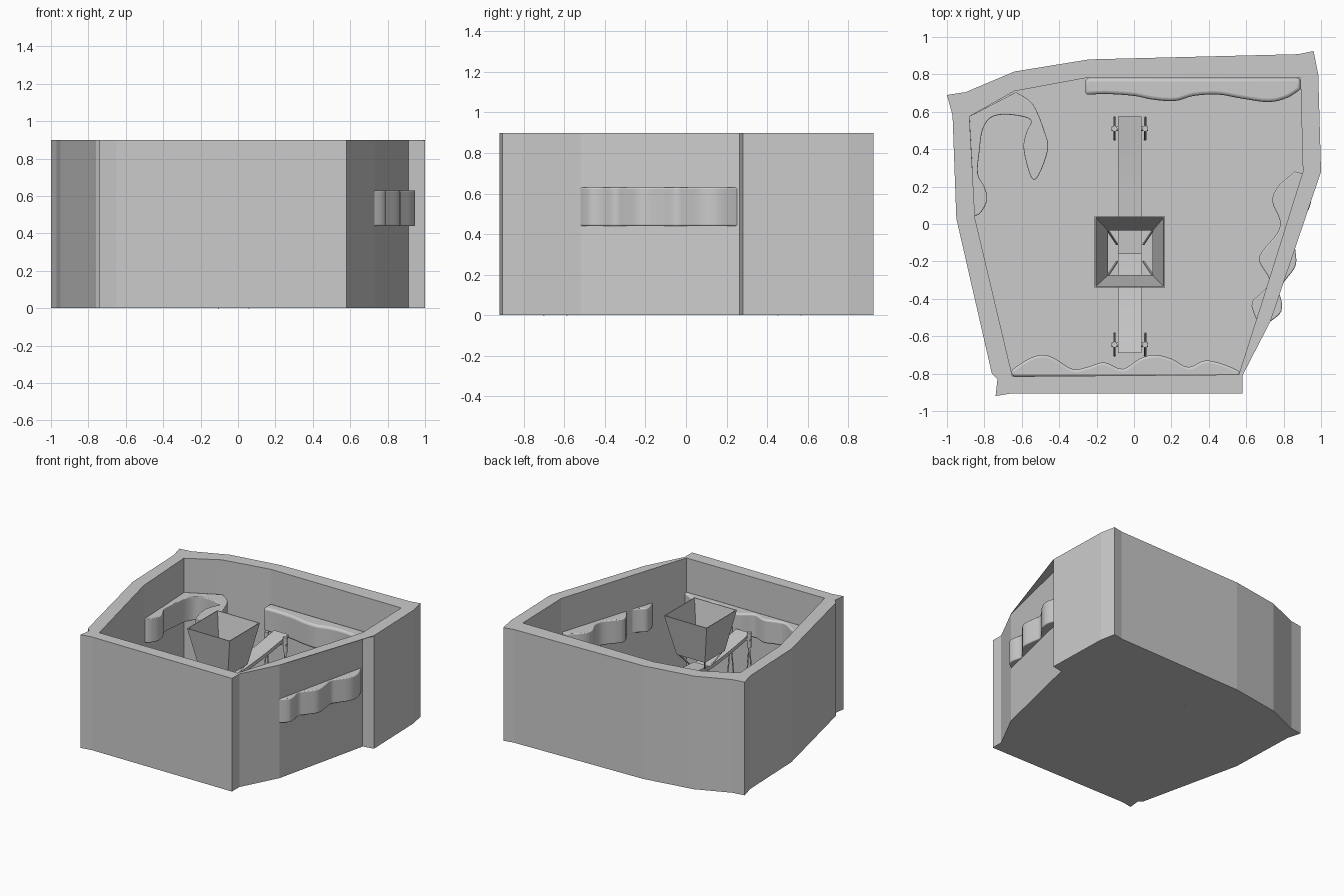
import bpy, bmesh
from mathutils import Vector

if "Cube" in bpy.data.objects:
    bpy.data.objects.remove(bpy.data.objects["Cube"])

H = 0.90  # wall height


def finish(bm, name, smooth=False, bevel=0):
    bmesh.ops.recalc_face_normals(bm, faces=bm.faces[:])
    me = bpy.data.meshes.new(name)
    bm.to_mesh(me)
    bm.free()
    ob = bpy.data.objects.new(name, me)
    bpy.context.collection.objects.link(ob)
    if bevel:
        m = ob.modifiers.new("soft_edge", 'BEVEL')
        m.width, m.segments, m.limit_method = bevel, 3, 'ANGLE'
        m.angle_limit = 1.0
    if smooth:
        bpy.context.view_layer.objects.active = ob
        ob.select_set(True)
        bpy.ops.object.shade_smooth_by_angle(angle=0.9)
        ob.select_set(False)
    return ob


def loop(bm, pts, z):
    return [bm.verts.new((x, y, z)) for x, y in pts]


def sides(bm, a, b):
    n = len(a)
    for i in range(n):
        j = (i + 1) % n
        bm.faces.new((a[i], a[j], b[j], b[i]))


def prism(name, pts, z0, z1, smooth=False, bevel=0):
    bm = bmesh.new()
    a, b = loop(bm, pts, z0), loop(bm, pts, z1)
    sides(bm, a, b)
    bm.faces.new(a[::-1])
    bm.faces.new(b)
    return finish(bm, name, smooth, bevel)


def curve(pts, n=4):
    """Smooth open curve through the points."""
    p = [Vector(q) for q in pts]
    p = [p[0]] + p + [p[-1]]
    out = []
    for i in range(1, len(p) - 2):
        a, b, c, d = p[i - 1:i + 3]
        for k in range(n):
            t = k / n
            out.append(0.5 * (2 * b + (c - a) * t + (2 * a - 5 * b + 4 * c - d) * t * t
                              + (3 * b - a - 3 * c + d) * t ** 3))
    return [tuple(q) for q in out] + [tuple(p[-1])]


def rod(name, p, q, r, segs=8):
    p, q = Vector(p), Vector(q)
    bm = bmesh.new()
    bmesh.ops.create_cone(bm, cap_ends=True, segments=segs, radius1=r, radius2=r,
                          depth=(q - p).length)
    ob = finish(bm, name, True)
    ob.location = (p + q) / 2
    ob.rotation_euler = (q - p).to_track_quat('Z', 'Y').to_euler()
    return ob


# room shell: thick walls with an uneven outline, notch in the right side
outer = [(-0.74, -0.92), (-0.65, -0.905), (0.58, -0.905), (0.58, -0.81), (0.73, -0.52),
         (0.912, 0.265), (1.0, 0.28), (0.985, 0.80), (0.96, 0.925), (0.88, 0.908),
         (-0.24, 0.88), (-0.64, 0.815), (-0.9, 0.705), (-1.0, 0.69), (-0.97, 0.58),
         (-0.95, 0.03), (-0.76, -0.80), (-0.73, -0.83)]
inner = [(-0.65, -0.815), (0.56, -0.805), (0.68, -0.43), (0.903, 0.28), (0.89, 0.78),
         (-0.26, 0.78), (-0.64, 0.71), (-0.88, 0.575), (-0.85, 0.03)]
bm = bmesh.new()
o0, o1 = loop(bm, outer, 0), loop(bm, outer, H)
i0, i1 = loop(bm, inner, 0.006), loop(bm, inner, H)
sides(bm, o0, o1)
sides(bm, i1, i0)
bm.faces.new(o0[::-1])
bm.faces.new(i0)
rim = [bm.edges.get((l[k], l[(k + 1) % len(l)])) for l in (o1, i1) for k in range(len(l))]
bmesh.ops.triangle_fill(bm, edges=rim, use_beauty=True, normal=(0, 0, 1))
finish(bm, "room_walls")

# flat lip roofing the notch
prism("notch_lip", [(0.73, -0.52), (1.0, 0.28), (0.912, 0.265)], H - 0.004, H)

# wavy wall shelves
Z0, Z1 = 0.44, 0.63
front = curve([(-0.66, -0.785), (-0.58, -0.73), (-0.5, -0.70), (-0.43, -0.715), (-0.33, -0.775),
               (-0.25, -0.765), (-0.16, -0.74), (-0.06, -0.775), (0.03, -0.72), (0.11, -0.70),
               (0.2, -0.72), (0.29, -0.765), (0.38, -0.73), (0.48, -0.75), (0.57, -0.79)])
prism("front_shelf", [(-0.65, -0.815)] + front + [(0.56, -0.815)], Z0, Z1, True, 0.02)

back = curve([(-0.26, 0.69), (-0.15, 0.695), (0.0, 0.685), (0.1, 0.665), (0.22, 0.658),
              (0.32, 0.685), (0.45, 0.692), (0.58, 0.67), (0.72, 0.652), (0.82, 0.675),
              (0.89, 0.72)])
prism("back_shelf", [(-0.26, 0.78)] + back + [(0.89, 0.78)], Z0, Z1, True, 0.03)

right_in = curve([(0.86, 0.28), (0.77, 0.2), (0.74, 0.12), (0.78, 0.02), (0.765, -0.05),
                  (0.69, -0.14), (0.67, -0.2), (0.725, -0.3), (0.69, -0.36), (0.63, -0.42),
                  (0.65, -0.5), (0.67, -0.54)])
right_out = curve([(0.70, -0.54), (0.78, -0.48), (0.79, -0.42), (0.775, -0.35), (0.81, -0.3),
                   (0.865, -0.22), (0.86, -0.12), (0.85, -0.05), (0.88, 0.0), (0.935, 0.08),
                   (0.945, 0.16), (0.90, 0.27)])
prism("right_shelf", right_in + right_out, Z0, Z1, True, 0.02)

hook = curve([(-0.86, 0.04), (-0.82, 0.06), (-0.785, 0.13), (-0.8, 0.2), (-0.835, 0.27),
              (-0.825, 0.4), (-0.81, 0.5), (-0.77, 0.565), (-0.7, 0.585), (-0.6, 0.575),
              (-0.55, 0.55), (-0.575, 0.49), (-0.59, 0.4), (-0.55, 0.25), (-0.51, 0.26),
              (-0.46, 0.4), (-0.48, 0.5), (-0.54, 0.64), (-0.63, 0.705)])
prism("left_hook_shelf", hook + [(-0.88, 0.575), (-0.865, 0.3)], Z0, Z1, True, 0.02)

# hopper: open thin-walled funnel
def rect(x0, x1, y0, y1):
    return [(x0, y0), (x1, y0), (x1, y1), (x0, y1)]


bm = bmesh.new()
t = 0.006
rings = [loop(bm, rect(-0.145, 0.105, -0.28, -0.03), 0.55),
         loop(bm, rect(-0.21, 0.165, -0.34, 0.04), 0.87),
         loop(bm, rect(-0.21 + t, 0.165 - t, -0.34 + t, 0.04 - t), 0.87),
         loop(bm, rect(-0.145 + t, 0.105 - t, -0.28 + t, -0.03 - t), 0.55)]
for k in range(4):
    sides(bm, rings[k], rings[(k + 1) % 4])
finish(bm, "hopper")

# struts from the hopper down to the trough
for sx in (-1, 1):
    for y, y2 in ((-0.275, -0.2), (-0.035, -0.11)):
        rod("hopper_strut", (-0.02 + sx * 0.12, y, 0.56), (-0.02 + sx * 0.07, y2, 0.46), 0.006, 4)

# two-part sagging belt under the hopper
def belt(name, prof):
    th = 0.03
    bm = bmesh.new()
    yz = prof + [(y, z - th) for y, z in reversed(prof)]
    a = [bm.verts.new((-0.085, y, z)) for y, z in yz]
    b = [bm.verts.new((0.04, y, z)) for y, z in yz]
    sides(bm, a, b)
    bm.faces.new(a)
    bm.faces.new(b[::-1])
    finish(bm, name, True)


belt("back_belt", curve([(-0.16, 0.46), (0.04, 0.475), (0.3, 0.50), (0.575, 0.54)]))
belt("front_belt", curve([(-0.69, 0.52), (-0.45, 0.48), (-0.28, 0.46), (-0.16, 0.45)]))

# end posts, axles and thin splayed legs
for y in (0.51, -0.645):
    rod("axle", (-0.12, y, 0.49), (0.075, y, 0.49), 0.012)
    for sx in (-1, 1):
        x = -0.0225 + sx * 0.082
        rod("belt_post", (x, y, 0.43), (x, y, 0.55), 0.016, 12)
        for dy in (-0.06, 0.06):
            rod("belt_leg", (x, y, 0.45), (x, y + dy, 0.0), 0.006, 4)
